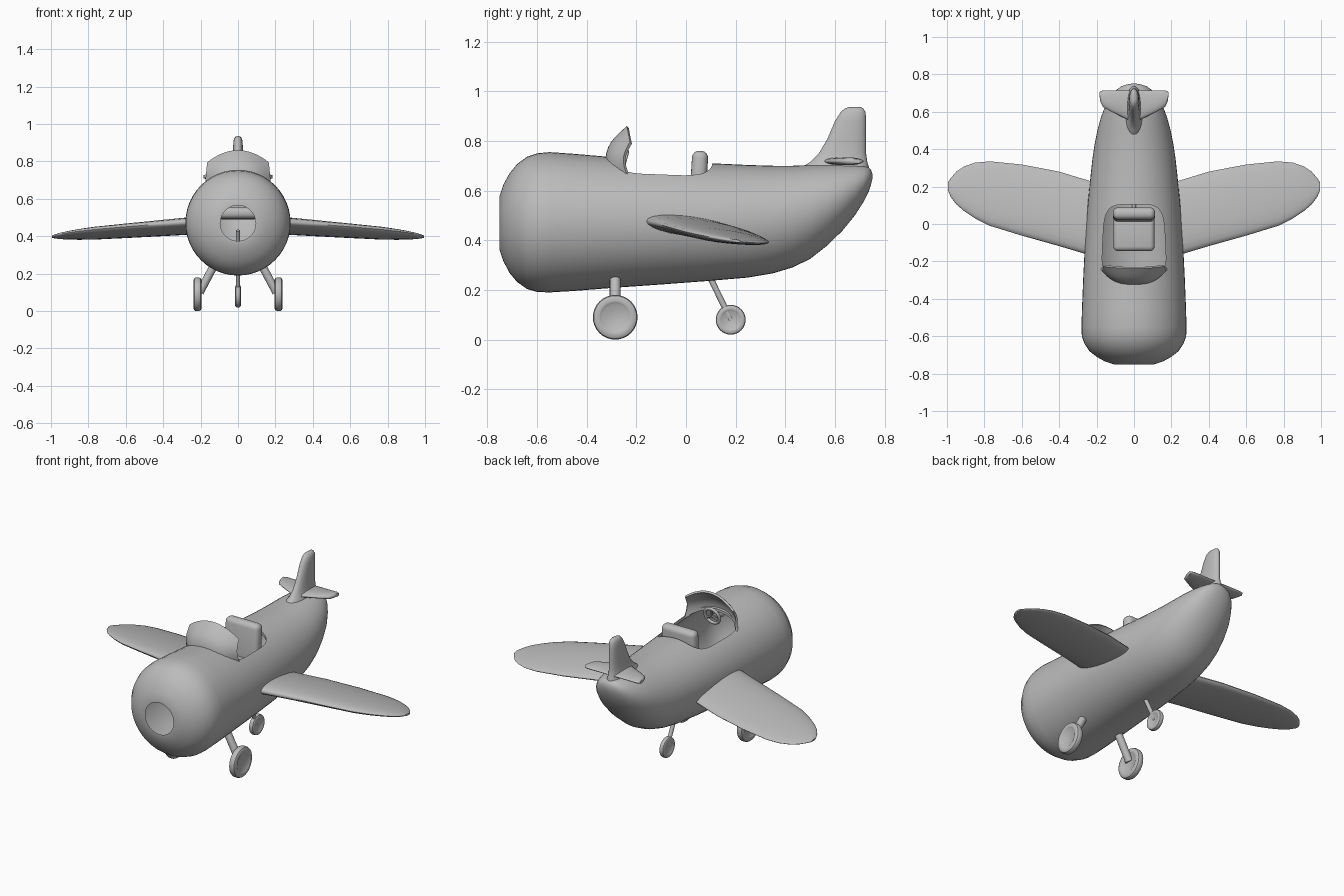
import bpy, bmesh, math
from mathutils import Vector, Matrix

cube = bpy.data.objects.get("Cube")
if cube:
    bpy.data.objects.remove(cube, do_unlink=True)

grey = bpy.data.materials.new("plain_grey")
grey.use_nodes = True
grey.diffuse_color = (0.5, 0.5, 0.5, 1)
grey.node_tree.nodes["Principled BSDF"].inputs["Base Color"].default_value = (0.5, 0.5, 0.5, 1)


def finish(obj, angle=40):
    """Apply modifiers, then shade smooth with sharp edges kept."""
    bpy.ops.object.select_all(action='DESELECT')
    obj.select_set(True)
    bpy.context.view_layer.objects.active = obj
    if obj.modifiers:
        bpy.ops.object.convert(target='MESH')
    bpy.ops.object.shade_smooth_by_angle(angle=math.radians(angle))
    return obj


def to_object(name, bm):
    bmesh.ops.recalc_face_normals(bm, faces=bm.faces)
    mesh = bpy.data.meshes.new(name)
    bm.to_mesh(mesh)
    bm.free()
    mesh.materials.append(grey)
    obj = bpy.data.objects.new(name, mesh)
    bpy.context.collection.objects.link(obj)
    return obj


def loft(name, rings, caps=True, closed=True, matrix=None):
    """Skin a list of equal-length point rings."""
    bm = bmesh.new()
    rows = [[bm.verts.new(p) for p in ring] for ring in rings]
    n = len(rows[0])
    for a, b in zip(rows, rows[1:]):
        for i in range(n if closed else n - 1):
            j = (i + 1) % n
            bm.faces.new((a[i], a[j], b[j], b[i]))
    if caps:
        bm.faces.new(rows[0])
        bm.faces.new(rows[-1])
    if matrix:
        bm.transform(matrix)
    return to_object(name, bm)


def ellipse(center, u, v, sides=32):
    c, u, v = Vector(center), Vector(u), Vector(v)
    step = math.tau / sides
    return [c + u * math.cos(i * step) + v * math.sin(i * step) for i in range(sides)]


def rod(name, a, b, radius, sides=16):
    a, b = Vector(a), Vector(b)
    q = (b - a).to_track_quat('Z', 'Y')
    u, v = q @ Vector((radius, 0, 0)), q @ Vector((0, radius, 0))
    return finish(loft(name, [ellipse(a, u, v, sides), ellipse(b, u, v, sides)]))


def rounded_box(name, size, location, bevel, tilt=0):
    bm = bmesh.new()
    bmesh.ops.create_cube(bm, size=1)
    bm.transform(Matrix.Translation(location) @ Matrix.Rotation(tilt, 4, 'X')
                 @ Matrix.Diagonal((*size, 1)))
    obj = to_object(name, bm)
    mod = obj.modifiers.new("round", 'BEVEL')
    mod.width, mod.segments = bevel, 4
    return finish(obj, 50)


# Hollow fuselage: y, top, bottom, half width
stations = [
    (-.75, .58, .36, .11), (-.735, .625, .315, .155), (-.71, .67, .268, .2),
    (-.68, .707, .232, .238), (-.64, .736, .204, .265), (-.6, .75, .192, .279),
    (-.55, .755, .19, .281), (-.45, .748, .196, .278), (-.3, .735, .208, .272),
    (-.1, .723, .222, .262), (.1, .71, .237, .248), (.25, .703, .25, .233),
    (.35, .7, .267, .222), (.43, .7, .291, .21), (.5, .703, .325, .196),
    (.57, .706, .38, .177), (.63, .706, .439, .154), (.68, .704, .5, .125),
    (.715, .7, .555, .097), (.735, .694, .595, .07), (.745, .684, .625, .042),
    (.75, .668, .645, .015)]


def hull_ring(station, shrink=0.0):
    y, top, low, half = station
    return ellipse((0, y, (top + low) / 2), (half - shrink, 0, 0),
                   (0, 0, (top - low) / 2 - shrink), 48)


outer = [hull_ring(s) for s in reversed(stations)]
inner = [hull_ring(s, 0.015) for s in stations[:-3]]
fuselage = loft("fuselage", outer + inner)

# Cockpit opening cut with a rounded, slightly tapered prism
plan = []
for i in range(40):
    a = math.tau * i / 40
    c, s = math.cos(a), math.sin(a)
    y = -.095 + .2 * math.copysign(abs(s) ** .45, s)
    plan.append((math.copysign(abs(c) ** .45, c) * (.167 - .05 * (y + .095)), y))
cutter = loft("cockpit_cutter", [[(x, y, z) for x, y in plan] for z in (.5, 1)])
cut = fuselage.modifiers.new("cockpit", 'BOOLEAN')
cut.operation, cut.solver, cut.object = 'DIFFERENCE', 'EXACT', cutter
finish(fuselage)
bpy.data.objects.remove(cutter, do_unlink=True)

# Curved windshield
rows = []
for j in range(9):
    v = j / 8
    row = []
    for i in range(25):
        u = i / 12 - 1
        low = Vector((.178 * u, -.325 + .09 * abs(u) ** 3, .725 - .065 * u * u))
        high = Vector((.165 * u, -.238 + .012 * u * u, .86 - .065 * u * u))
        bulge = Vector((0, -.022 * math.sin(math.pi * v), 0))
        row.append(low.lerp(high, v) + bulge)
    rows.append(row)
shield = loft("windshield", rows, caps=False, closed=False)
shield.modifiers.new("glass", 'SOLIDIFY').thickness = 0.012
finish(shield)

# Seat
rounded_box("seat_cushion", (.22, .19, .06), (0, -.05, .525), .025)
rounded_box("seat_back", (.225, .065, .27), (0, .05, .625), .028, -.06)

# Steering wheel with spokes and column
hub = Vector((0, -.25, .71))
bpy.ops.mesh.primitive_torus_add(location=hub, rotation=(math.radians(75), 0, 0),
                                 major_radius=.048, minor_radius=.009,
                                 major_segments=32, minor_segments=10)
wheel = bpy.context.object
wheel.name = "steering_wheel"
wheel.data.materials.append(grey)
finish(wheel)
turn = Matrix.Rotation(math.radians(75), 3, 'X')
for k in range(3):
    a = math.pi / 2 + k * math.tau / 3
    rod("steering_spoke", hub, hub + turn @ Vector((math.cos(a), math.sin(a), 0)) * .048, .007, 8)
rod("steering_column", hub, hub + Vector((0, -.1, -.03)), .012, 12)


def foil(x, front, back, z, thick, slope):
    """Lens-shaped wing section with a blunt leading edge."""
    ring = []
    for i in range(24):
        a = math.tau * i / 24
        t = (1 - math.cos(a)) / 2
        h = math.sin(a) * (1.15 - .3 * t) * thick / 2
        ring.append((x, front + (back - front) * t, z + h - slope * (t - .5)))
    return ring


# Main wings: x, leading y, trailing y
wing_plan = [(.22, -.172, .225), (.4, -.118, .28), (.6, -.062, .318), (.77, -.01, .335),
             (.85, .03, .328), (.91, .07, .307), (.95, .105, .28), (.98, .145, .245),
             (.995, .18, .222)]
for side, label in ((1, "left"), (-1, "right")):
    rings = []
    for x, front, back in wing_plan:
        chord = (back - front) / .4
        rings.append(foil(side * x, front, back, .472 - .075 * x,
                          (.092 - .05 * x) * min(1, chord + .15), .05 * chord))
    finish(loft(label + "_wing", rings), 60)

# Tailplane
tail_plan = [(.185, .69, .702), (.18, .655, .71), (.165, .625, .714), (.12, .6, .715), (.03, .556, .715)]
tail_plan = [(-x, f, b) for x, f, b in tail_plan] + tail_plan[::-1]
finish(loft("tailplane", [foil(x, f, b, .718, .03 if abs(x) < .17 else .018, 0)
                          for x, f, b in tail_plan]), 60)

# Tail fin: z, front y, back y, half thickness
fin = [(.64, .42, .735, .07), (.69, .46, .738, .05), (.715, .5, .73, .038), (.75, .535, .725, .031),
       (.81, .57, .725, .028), (.88, .6, .725, .026), (.915, .622, .723, .023),
       (.93, .638, .715, .016), (.936, .655, .705, .007)]
rings = []
for z, front, back, half in fin:
    ring = []
    for p in ellipse((0, 0, z), (1, 0, 0), (0, 1, 0), 24):
        blunt = math.copysign(abs(p.y) ** .8, p.y)
        ring.append((p.x * half, (front + back) / 2 + blunt * (back - front) / 2, z))
    rings.append(ring)
finish(loft("tail_fin", rings), 60)


def road_wheel(name, location, radius, width):
    """Tyre with a recessed hub on both sides, turned about x."""
    half = [(.38, 0), (.38, .6), (.46, .66), (.5, .7), (.5, .86), (.38, .96), (.2, 1)]
    half[0] = (.3, .01)
    profile = half + [(-x, r) for x, r in reversed(half)]
    rings = [ellipse((x * width, 0, 0), (0, r * radius, 0), (0, 0, r * radius)) for x, r in profile]
    finish(loft(name, rings, matrix=Matrix.Translation(location)), 35)


# Landing gear
for side, label in ((1, "left"), (-1, "right")):
    road_wheel(label + "_wheel", (side * .217, -.285, .09), .09, .042)
    rod(label + "_gear_strut", (side * .205, -.285, .1), (side * .125, -.285, .25), .022)
road_wheel("rear_wheel", (0, .18, .08), .06, .03)
rod("rear_gear_strut", (0, .18, .08), (0, .01, .43), .012)
